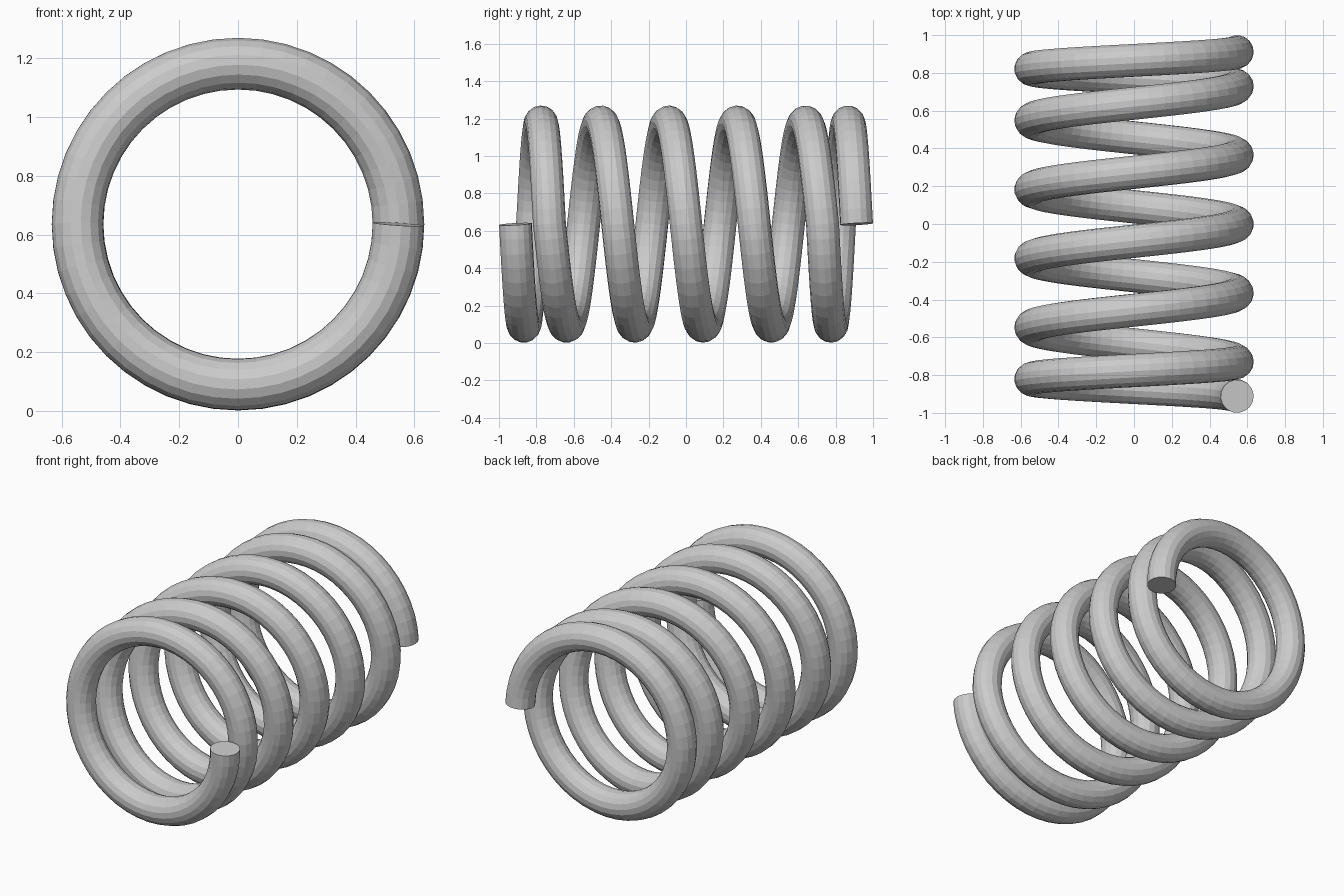
import bpy
from math import cos, sin, pi

if "Cube" in bpy.data.objects:
    bpy.data.objects.remove(bpy.data.objects["Cube"])

COIL_R, WIRE_R = 0.546, 0.088
TURNS, STEPS = 6, 48
CENTRE_Z = 0.636
CLOSED, OPEN = 0.182, 0.365   # pitch of the end turns and the middle turns


def along(t):
    """Position on the coil axis after t turns, closed at both ends."""
    return (CLOSED * min(t, 1) + OPEN * min(max(t - 1, 0), TURNS - 2)
            + CLOSED * max(t - TURNS + 1, 0))


half = along(TURNS) / 2

# Wire path: a helix around the y axis
curve = bpy.data.curves.new("coil_spring", "CURVE")
curve.dimensions = "3D"
spline = curve.splines.new("POLY")
spline.points.add(TURNS * STEPS)
for i, p in enumerate(spline.points):
    t = i / STEPS
    a = -2 * pi * t
    p.co = (COIL_R * cos(a), along(t) - half, CENTRE_Z + COIL_R * sin(a), 1)
spline.use_smooth = False

# Round wire section with flat end caps
curve.bevel_depth = WIRE_R
curve.bevel_resolution = 6
curve.use_fill_caps = True

spring = bpy.data.objects.new("coil_spring", curve)
bpy.context.collection.objects.link(spring)
bpy.context.view_layer.objects.active = spring
spring.select_set(True)
bpy.ops.object.convert(target="MESH")
bpy.ops.object.shade_flat()
